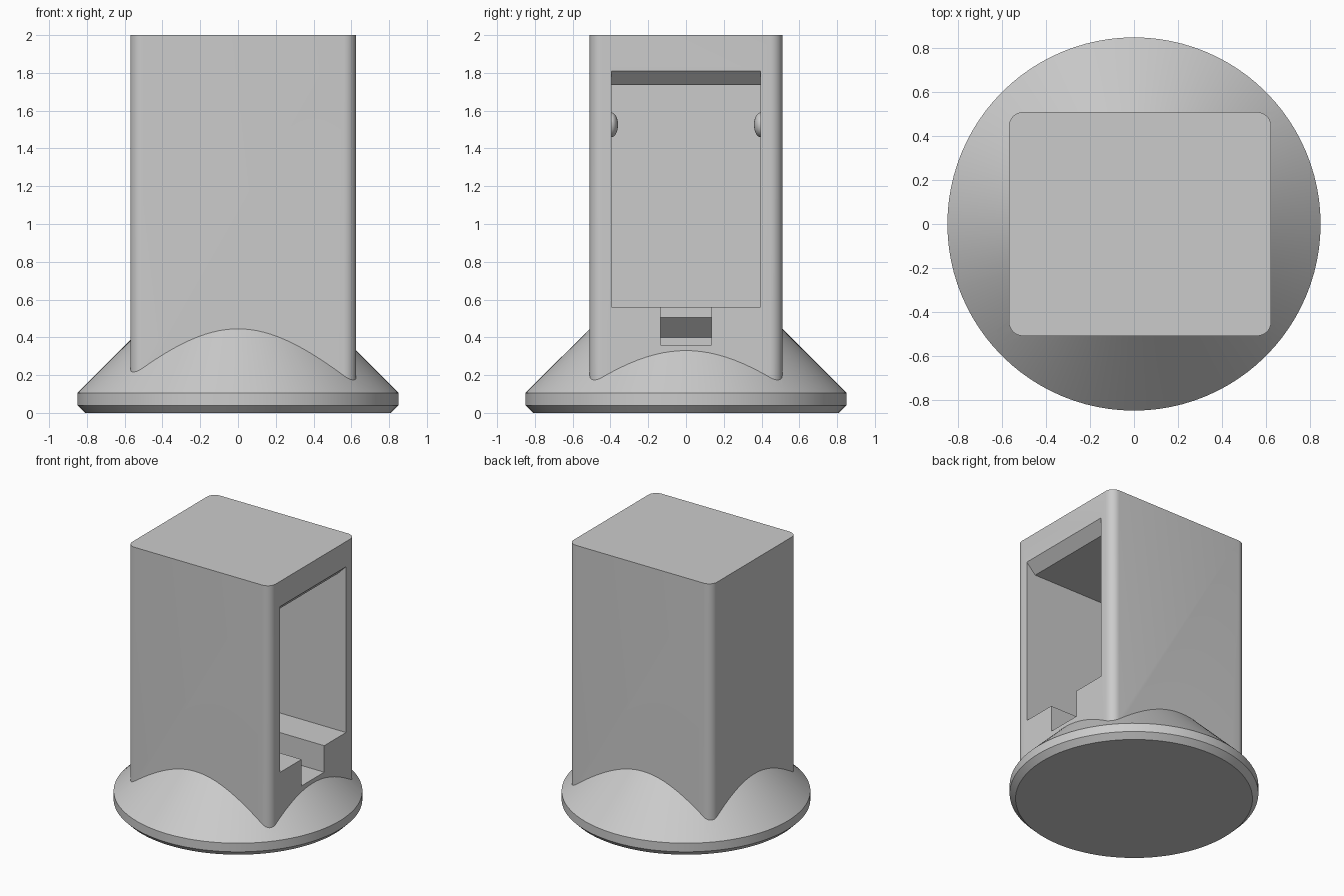
import bpy, bmesh, math

if "Cube" in bpy.data.objects:
    bpy.data.objects.remove(bpy.data.objects["Cube"], do_unlink=True)

grey = bpy.data.materials.new("plain_grey")
grey.use_nodes = True
grey.diffuse_color = (0.6, 0.6, 0.6, 1)
for node in grey.node_tree.nodes:
    if node.type == "BSDF_PRINCIPLED":
        node.inputs["Base Color"].default_value = grey.diffuse_color


def make_object(name, bm):
    bmesh.ops.recalc_face_normals(bm, faces=bm.faces)
    mesh = bpy.data.meshes.new(name)
    bm.to_mesh(mesh)
    bm.free()
    mesh.materials.append(grey)
    obj = bpy.data.objects.new(name, mesh)
    bpy.context.collection.objects.link(obj)
    return obj


def extrude_profile(name, points, direction):
    bm = bmesh.new()
    face = bm.faces.new([bm.verts.new(p) for p in points])
    result = bmesh.ops.extrude_face_region(bm, geom=[face])
    verts = [v for v in result["geom"] if isinstance(v, bmesh.types.BMVert)]
    bmesh.ops.translate(bm, verts=verts, vec=direction)
    return make_object(name, bm)


def side_cutter(name, profile, half_width):
    points = [(x, -half_width, z) for x, z in profile]
    return extrude_profile(name, points, (0, 2 * half_width, 0))


def combine(target, other, operation):
    mod = target.modifiers.new(other.name, "BOOLEAN")
    mod.object = other
    mod.operation = operation
    mod.solver = "EXACT"
    bpy.context.view_layer.objects.active = target
    bpy.ops.object.modifier_apply(modifier=mod.name)
    bpy.data.objects.remove(other, do_unlink=True)


def smooth(obj):
    bpy.ops.object.select_all(action="DESELECT")
    obj.select_set(True)
    bpy.context.view_layer.objects.active = obj
    bpy.ops.object.shade_smooth_by_angle(angle=math.radians(25))


# Upright housing with rounded vertical corners
left, right, depth, radius, steps = -0.57, 0.625, 0.51, 0.065, 8
outline = []
corners = [(right, depth, 1, 1), (left, depth, -1, 1),
           (left, -depth, -1, -1), (right, -depth, 1, -1)]
for quarter, (x, y, sx, sy) in enumerate(corners):
    for i in range(steps + 1):
        a = math.pi / 2 * (quarter + i / steps)
        outline.append((x - sx * radius + radius * math.cos(a),
                        y - sy * radius + radius * math.sin(a), 0.1))
housing = extrude_profile("housing", outline, (0, 0, 1.9))

# Round chamfered foot with a conical top
bm = bmesh.new()
count = 96
rings = []
for r, z in [(0.81, 0), (0.85, 0.04), (0.85, 0.105), (0.485, 0.47)]:
    rings.append([bm.verts.new((r * math.cos(2 * math.pi * i / count),
                                r * math.sin(2 * math.pi * i / count), z))
                  for i in range(count)])
for low, high in zip(rings, rings[1:]):
    for i in range(count):
        j = (i + 1) % count
        bm.faces.new((low[i], low[j], high[j], high[i]))
bm.faces.new(rings[0])
bm.faces.new(rings[-1])
combine(housing, make_object("foot", bm), "UNION")

# Main compartment, with a sloping lip above the opening
compartment = side_cutter("compartment", [
    (0.7, 0.56), (-0.46, 0.56), (-0.46, 1.735), (0.55, 1.735), (0.7, 1.885)], 0.395)
combine(housing, compartment, "DIFFERENCE")

# Notch in the sill, undercut at its inner end
notch = side_cutter("notch", [
    (0.7, 0.36), (0.13, 0.36), (0.13, 0.4), (0.235, 0.505),
    (0.235, 0.65), (0.7, 0.65)], 0.135)
combine(housing, notch, "DIFFERENCE")
smooth(housing)

# Small domed bumps on the compartment walls
for side, y in (("right", -0.395), ("left", 0.395)):
    bm = bmesh.new()
    bmesh.ops.create_uvsphere(bm, u_segments=24, v_segments=16, radius=0.065)
    bmesh.ops.scale(bm, verts=bm.verts, vec=(1, 0.54, 1))
    bmesh.ops.translate(bm, verts=bm.verts, vec=(-0.25, y, 1.525))
    smooth(make_object(side + "_retaining_bump", bm))
